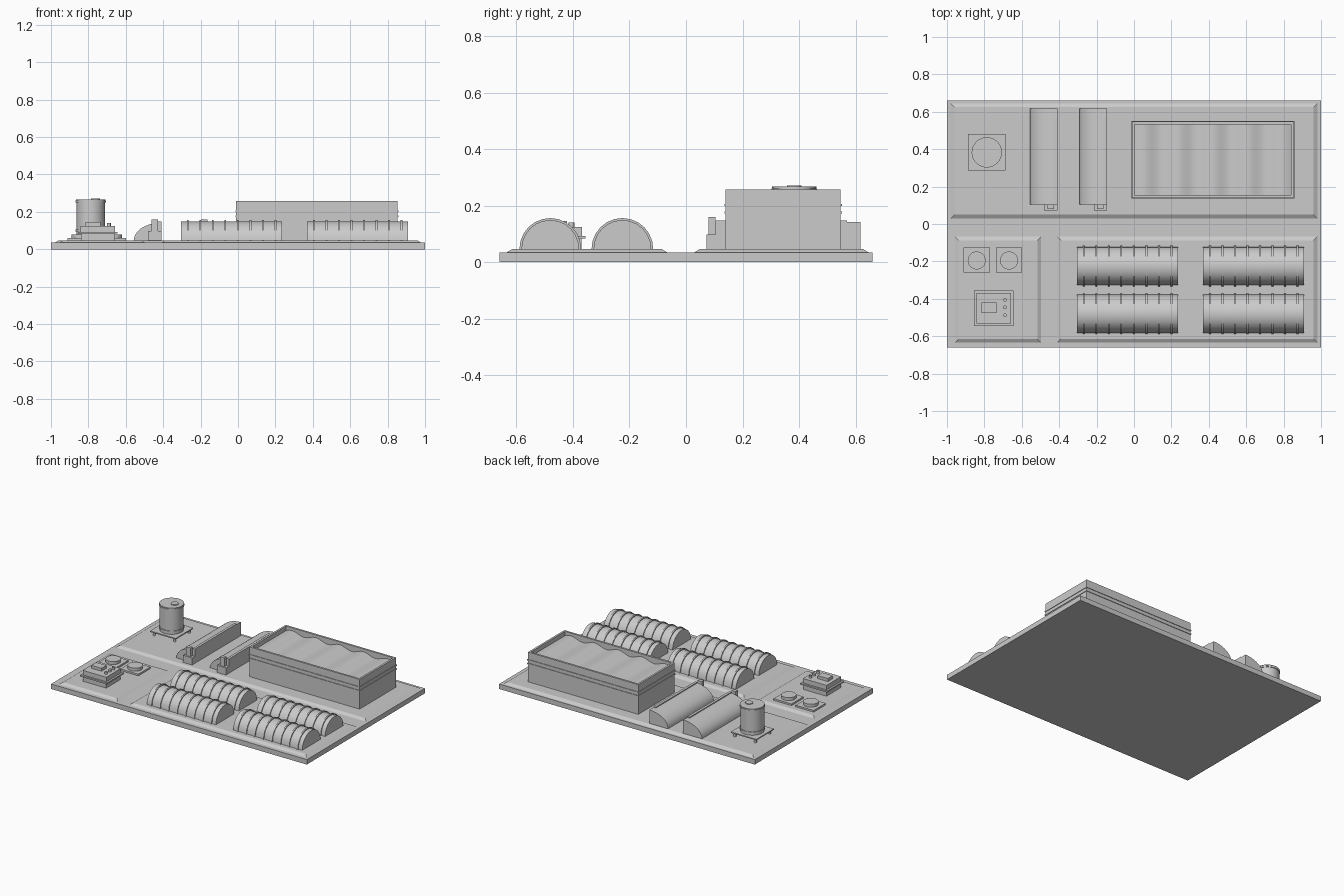
import bpy, bmesh, math

if "Cube" in bpy.data.objects:
    bpy.data.objects.remove(bpy.data.objects["Cube"])

PAD = 0.047  # top of the raised pads


def finish(name, bm, smooth=False):
    bmesh.ops.recalc_face_normals(bm, faces=bm.faces[:])
    me = bpy.data.meshes.new(name)
    bm.to_mesh(me)
    bm.free()
    ob = bpy.data.objects.new(name, me)
    bpy.context.collection.objects.link(ob)
    if smooth:
        bpy.ops.object.select_all(action='DESELECT')
        bpy.context.view_layer.objects.active = ob
        ob.select_set(True)
        bpy.ops.object.shade_smooth_by_angle(angle=math.radians(35))
    return ob


def box(name, x0, x1, y0, y1, z0, z1, slope=0.0):
    """Box from its limits; slope draws the top face inwards."""
    bm = bmesh.new()
    lo = [bm.verts.new((x, y, z0)) for x, y in ((x0, y0), (x1, y0), (x1, y1), (x0, y1))]
    s = slope
    hi = [bm.verts.new((x, y, z1)) for x, y in
          ((x0 + s, y0 + s), (x1 - s, y0 + s), (x1 - s, y1 - s), (x0 + s, y1 - s))]
    bm.faces.new(lo[::-1])
    bm.faces.new(hi)
    for i in range(4):
        j = (i + 1) % 4
        bm.faces.new((lo[i], lo[j], hi[j], hi[i]))
    return finish(name, bm)


def prism(name, pts, axis, a, b, smooth=False):
    """Extrude a profile (horizontal, z) along x or y from a to b."""
    bm = bmesh.new()
    place = (lambda h, z, t: (t, h, z)) if axis == 'x' else (lambda h, z, t: (h, t, z))
    ra = [bm.verts.new(place(h, z, a)) for h, z in pts]
    rb = [bm.verts.new(place(h, z, b)) for h, z in pts]
    bm.faces.new(ra)
    bm.faces.new(rb[::-1])
    for i in range(len(pts)):
        j = (i + 1) % len(pts)
        bm.faces.new((ra[i], ra[j], rb[j], rb[i]))
    return finish(name, bm, smooth)


def cylinder(name, x, y, r, z0, z1, n=32):
    bm = bmesh.new()
    bmesh.ops.create_cone(bm, cap_ends=True, segments=n, radius1=r, radius2=r, depth=z1 - z0)
    bmesh.ops.translate(bm, verts=bm.verts[:], vec=(x, y, (z0 + z1) / 2))
    return finish(name, bm, True)


def arch(cy, r, n=12):
    return [(cy + r * math.cos(math.pi * i / n), PAD + r * math.sin(math.pi * i / n))
            for i in range(n + 1)]


# Ground slab and sloped pads
box("base_slab", -1, 1, -0.66, 0.66, 0, 0.035)
box("back_pad", -0.98, 0.98, 0.03, 0.645, 0.035, PAD, 0.02)
box("front_left_pad", -0.957, -0.497, -0.634, -0.067, 0.035, PAD, 0.02)
box("front_right_pad", -0.41, 0.98, -0.634, -0.067, 0.035, PAD, 0.02)

# Four ribbed tunnel houses
for x0 in (-0.305, 0.37):
    for cy in (-0.225, -0.48):
        prism("tunnel_shell", arch(cy, 0.102), 'x', x0, x0 + 0.54, True)
        for i in range(8):
            x = x0 + 0.036 + 0.067 * i
            prism("tunnel_rib", arch(cy, 0.109), 'x', x - 0.005, x + 0.005, True)

# Open bin: walls, bands and wavy filling
X0, X1, Y0, Y1, T, H = -0.01, 0.853, 0.14, 0.547, 0.014, 0.257
box("bin_front_wall", X0, X1, Y0, Y0 + T, PAD, H)
box("bin_back_wall", X0, X1, Y1 - T, Y1, PAD, H)
box("bin_left_wall", X0, X0 + T, Y0 + T, Y1 - T, PAD, H)
box("bin_right_wall", X1 - T, X1, Y0 + T, Y1 - T, PAD, H)
for z in (0.172, 0.198):
    box("bin_band", X0 - 0.004, X1 + 0.004, Y0 - 0.004, Y1 + 0.004, z, z + 0.008)
wave = [(X0 + T, PAD), (X1 - T, PAD)]
N = 36
for i in range(N + 1):
    t = 1 - i / N
    wave.append((X0 + T + t * (X1 - X0 - 2 * T), 0.226 + 0.012 * math.sin(t * 9 * math.pi)))
prism("bin_filling", wave, 'y', Y0 + T, Y1 - T, True)

# Two lean-to houses with quarter-round roofs
for xr in (-0.41, -0.145):
    prof = [(xr, PAD)] + [(xr - 0.147 * math.sin(math.pi / 2 * i / 10),
                           PAD + 0.095 * math.cos(math.pi / 2 * i / 10)) for i in range(11)]
    prism("lean_to_shell", prof, 'y', 0.105, 0.617, True)
    box("lean_to_ridge_rail", xr - 0.018, xr, 0.105, 0.57, 0.13, 0.148)
    box("lean_to_porch", xr - 0.07, xr, 0.073, 0.107, PAD, 0.097)
    box("lean_to_chimney", xr - 0.052, xr - 0.018, 0.08, 0.105, 0.09, 0.16)

# Water tank on a legged platform
TX, TY = -0.787, 0.383
box("tank_platform", TX - 0.1, TX + 0.1, TY - 0.098, TY + 0.098, 0.072, 0.08)
for sx in (-1, 1):
    for sy in (-1, 1):
        cylinder("platform_leg", TX + sx * 0.08, TY + sy * 0.08, 0.009, PAD, 0.074, 12)
cylinder("tank_body", TX, TY, 0.077, 0.08, 0.262)
for z in (0.095, 0.25):
    cylinder("tank_band", TX, TY, 0.081, z, z + 0.01)
cylinder("tank_top", TX, TY, 0.079, 0.262, 0.267)
cylinder("tank_hatch", -0.762, TY, 0.025, 0.265, 0.272, 24)

# Two round lids on square plates
for cx in (-0.841, -0.668):
    box("lid_plate", cx - 0.07, cx + 0.07, -0.26, -0.125, PAD, 0.059)
    cylinder("round_lid", cx, -0.195, 0.048, 0.055, 0.08)

# Control cabinet with screen and knobs
box("cabinet_body", -0.84, -0.66, -0.53, -0.37, PAD, 0.085)
box("cabinet_rim", -0.855, -0.645, -0.545, -0.355, 0.083, 0.093)
box("cabinet_top", -0.842, -0.658, -0.532, -0.368, 0.09, 0.125)
box("cabinet_screen", -0.815, -0.735, -0.475, -0.42, 0.123, 0.146)
for y in (-0.405, -0.446, -0.488):
    cylinder("cabinet_knob", -0.69, y, 0.01, 0.123, 0.14, 12)
